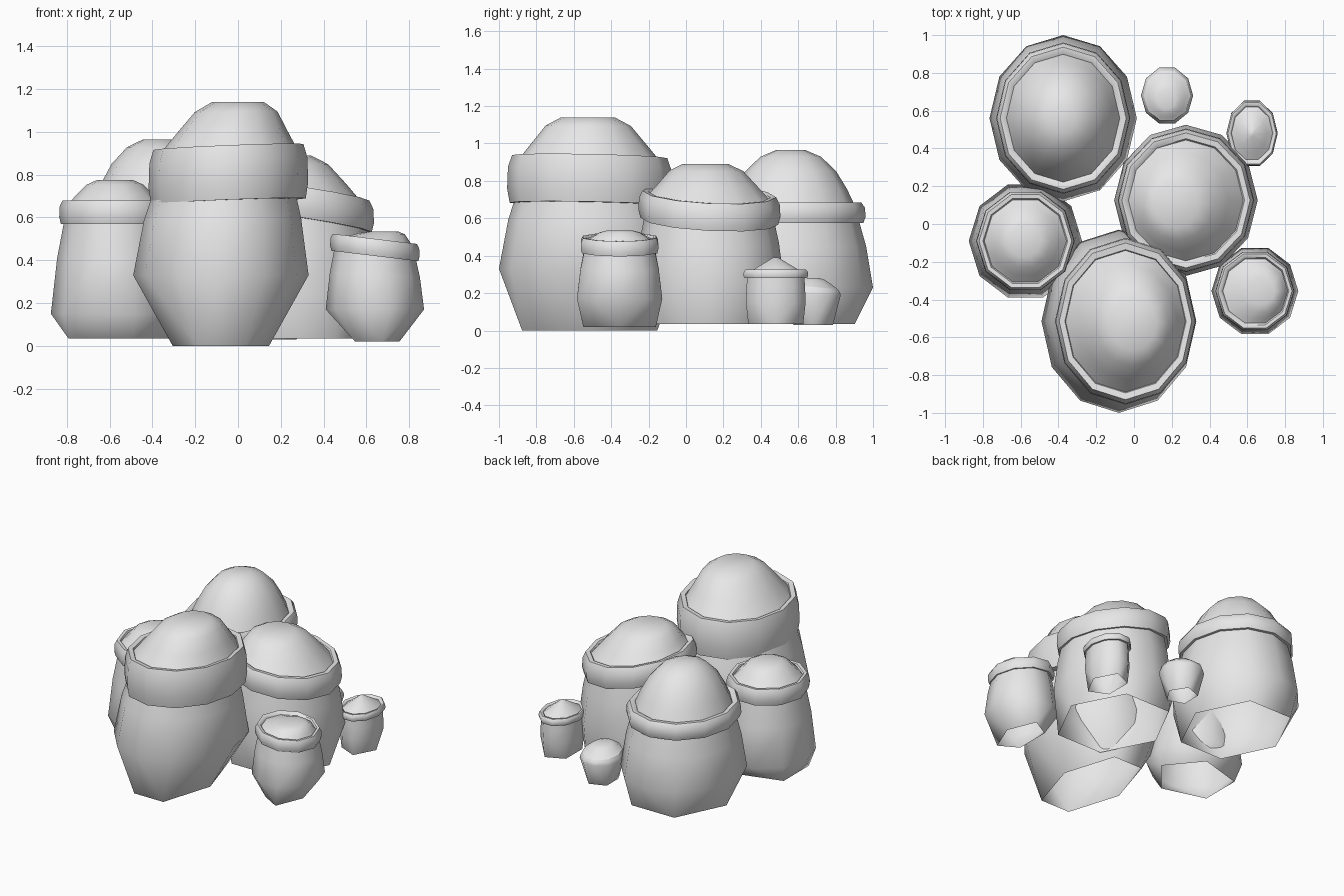
import bpy, bmesh, math

if "Cube" in bpy.data.objects:
    bpy.data.objects.remove(bpy.data.objects["Cube"])

cloth = bpy.data.materials.new("grey cloth")
cloth.diffuse_color = (0.8, 0.8, 0.8, 1)
cloth.use_nodes = True
cloth.node_tree.nodes["Principled BSDF"].inputs["Base Color"].default_value = cloth.diffuse_color


def add_ring(bm, n, cx, cy, z, rx, ry, tilt=(0, 0)):
    """Oval ring of points; tilt gives the slope of z along x and y."""
    ring = []
    for i in range(n):
        a = 2 * math.pi * i / n
        dx, dy = rx * math.cos(a), ry * math.sin(a)
        ring.append(bm.verts.new((cx + dx, cy + dy, z + tilt[0] * dx + tilt[1] * dy)))
    return ring


def bridge(bm, a, b):
    n = len(a)
    for i in range(n):
        j = (i + 1) % n
        bm.faces.new((a[i], a[j], b[j], b[i]))


def finish(bm, name):
    bmesh.ops.recalc_face_normals(bm, faces=bm.faces)
    mesh = bpy.data.meshes.new(name)
    bm.to_mesh(mesh)
    bm.free()
    mesh.materials.append(cloth)
    ob = bpy.data.objects.new(name, mesh)
    bpy.context.collection.objects.link(ob)
    bpy.ops.object.select_all(action='DESELECT')
    ob.select_set(True)
    bpy.context.view_layer.objects.active = ob
    bpy.ops.object.shade_smooth_by_angle(angle=math.radians(50))


def body(name, n, cx, cy, rx, ry, base_z, base, belly_z, neck_z, neck, shift, tilt):
    """Bag, open below, whose foot has half as many corners as the belly."""
    bm = bmesh.new()
    h = n // 2
    foot = add_ring(bm, h, cx, cy, base_z, rx * base[0], ry * base[1])
    low = add_ring(bm, n, cx, cy, belly_z, rx, ry)
    for i in range(h):
        b0, b1 = foot[i], foot[(i + 1) % h]
        l0, l1, l2 = low[2 * i], low[2 * i + 1], low[(2 * i + 2) % n]
        bm.faces.new((b0, l1, l0))
        bm.faces.new((b0, b1, l1))
        bm.faces.new((b1, l2, l1))
    # shoulder bulges slightly between belly and neck
    for up, inward in ((0.55, 0.42), (1, 1)):
        s = 1 + (neck - 1) * inward
        ring = add_ring(bm, n, cx + shift * inward, cy, belly_z + (neck_z - belly_z) * up, rx * s, ry * s,
                        (tilt[0] * inward, tilt[1] * inward))
        bridge(bm, low, ring)
        low = ring
    finish(bm, name)


def rim(name, n, cx, cy, rx, ry, z0, z1, tilt):
    """Rolled cuff with a rounded closed section."""
    bm = bmesh.new()
    section = [(0.82, 0), (0.97, 0), (1, 0.3), (0.99, 0.75), (0.94, 1), (0.86, 0.98), (0.8, 0.75)]
    loops = [add_ring(bm, n, cx, cy, z0 + g * (z1 - z0), rx * f, ry * f, tilt) for f, g in section]
    for a, b in zip(loops, loops[1:] + loops[:1]):
        bridge(bm, a, b)
    finish(bm, name)


def dome(name, n, cx, cy, rx, ry, z0, z1, shape, tilt, lean):
    """Heaped contents; lean shifts the peak along x and y."""
    bm = bmesh.new()
    loops = []
    for f, g in shape:
        t = (tilt[0] * (1 - g), tilt[1] * (1 - g))
        loops.append(add_ring(bm, n, cx + lean[0] * g, cy + lean[1] * g, z0 + g * (z1 - z0),
                              rx * f, ry * f, t))
    for a, b in zip(loops, loops[1:]):
        bridge(bm, a, b)
    bm.faces.new(loops[-1])
    finish(bm, name)


ROUND = [(1.06, 0), (0.93, 0.3), (0.75, 0.62), (0.5, 0.88), (0.24, 1)]
FLAT = [(1.06, 0), (0.85, 0.4), (0.64, 0.8), (0.4, 1)]
CONE = [(1.1, 0), (0.7, 0.4), (0.1, 1)]


def sack(name, n, centre, belly, belly_z, cuff, cuff_z, top, shape=FLAT, base=(0.85, 0.9),
         base_z=0.035, tilt=(0, 0), shift=0.0, lean=(0, 0), neck=0.88):
    """Body, cuff and heaped contents; cuff is its size relative to the belly."""
    (cx, cy), (rx, ry), (z0, z1) = centre, belly, cuff_z
    body(name + "_body", n, cx, cy, rx, ry, base_z, base, belly_z, (z0 + z1) / 2, cuff * neck, shift / 2, tilt)
    rim(name + "_rim", n, cx + shift, cy, rx * cuff, ry * cuff, z0, z1, tilt)
    dome(name + "_contents", n, cx + shift, cy, rx * cuff * 0.81, ry * cuff * 0.81,
         z1 - 0.02, top, shape, tilt, lean)


sack("front_sack", 12, (-0.08, -0.515), (0.41, 0.485), 0.33, 0.91, (0.675, 0.93), 1.14,
     base=(0.55, 0.86), base_z=0, tilt=(0.04, -0.02), shift=0.035, lean=(0.045, -0.01), neck=0.83)
sack("back_sack", 12, (-0.375, 0.56), (0.39, 0.44), 0.23, 0.91, (0.575, 0.685), 0.965, shape=ROUND)
sack("left_sack", 10, (-0.575, -0.09), (0.3, 0.315), 0.15, 0.87, (0.57, 0.68), 0.775, base=(0.9, 0.75))
sack("middle_sack", 12, (0.275, 0.125), (0.38, 0.4), 0.25, 0.95, (0.585, 0.73), 0.89,
     base=(0.92, 0.98), tilt=(-0.15, -0.05), lean=(-0.05, -0.02))
sack("small_front_sack", 10, (0.64, -0.355), (0.23, 0.24), 0.17, 0.91, (0.42, 0.5), 0.535,
     base=(0.5, 0.85), base_z=0.02, tilt=(-0.12, 0), lean=(0.04, 0))
sack("small_back_sack", 10, (0.625, 0.48), (0.126, 0.168), 0.15, 1.08, (0.28, 0.325), 0.39,
     base=(0.9, 0.92), shape=CONE)

# Smallest pouch, closed above and without a cuff
body("pouch_body", 10, 0.175, 0.68, 0.138, 0.155, 0.03, (0.72, 0.72), 0.19, 0.235, 0.88, 0, (0, -0.1))
dome("pouch_contents", 10, 0.175, 0.68, 0.117, 0.13, 0.234, 0.282, FLAT, (0, -0.1), (0, -0.02))
